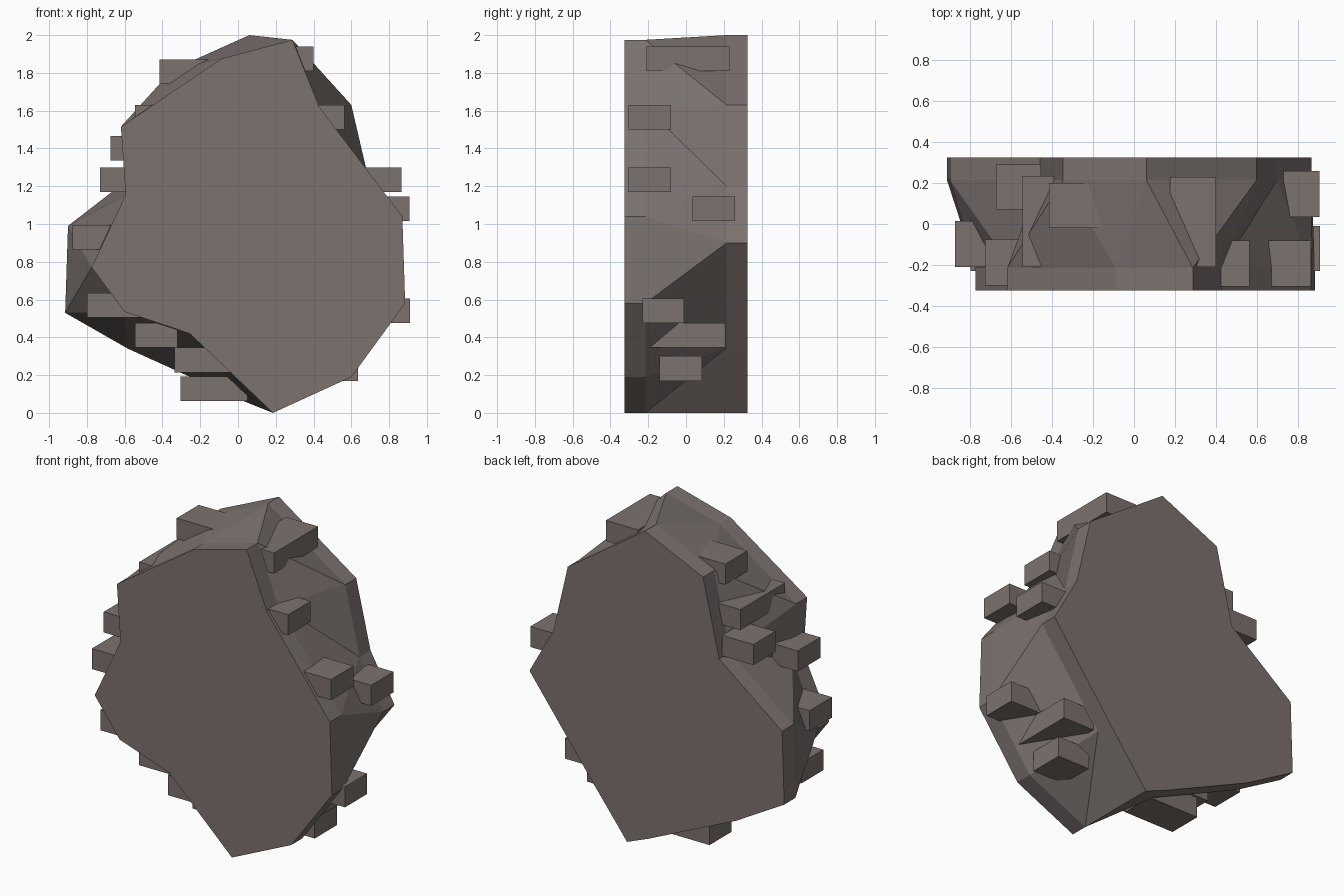
import bpy, bmesh

stone = bpy.data.materials.new("stone_grey_brown")
stone.diffuse_color = (0.20, 0.168, 0.158, 1)


def finish(bm, name):
    bmesh.ops.recalc_face_normals(bm, faces=bm.faces)
    me = bpy.data.meshes.new(name)
    bm.to_mesh(me)
    bm.free()
    me.materials.append(stone)
    ob = bpy.data.objects.new(name, me)
    bpy.context.collection.objects.link(ob)
    return ob


# Boulder outlines (x, z), clockwise from the top; each front point pairs with a back point
front = [(.288, 1.975), (.43, 1.62), (.87, 1.04), (.885, .58), (.60, .19), (.185, 0),
         (-.256, .42), (-.60, .535), (-.775, .77), (-.595, 1.155), (-.62, 1.515), (-.087, 1.875)]
back = [(.06, 2.0), (.60, 1.63), (.70, 1.2), (.868, .90), (.45, .345), (.185, 0),
        (.035, .06), (-.583, .34), (-.915, .53), (-.90, .99), (-.46, 1.33), (-.347, 1.817)]

# Boulder slab: straight rim at the front and back, faceted transition between
bm = bmesh.new()
rings = [[bm.verts.new((x, y, z)) for x, z in outline]
         for y, outline in ((-.325, front), (-.215, front), (.215, back), (.325, back))]
n = len(front)
for a, b in zip(rings, rings[1:]):
    for i in range(n):
        j = (i + 1) % n
        bm.faces.new((a[i], a[j], b[j], b[i]))
bm.faces.new(rings[0])
bm.faces.new(rings[-1])
sides = [f for f in bm.faces if len(f.verts) == 4]
bmesh.ops.triangulate(bm, faces=sides, quad_method='BEAUTY')
finish(bm, "boulder")

# Stone blocks sticking out of the rim: x min, x max, y min, y max, z min
blocks = [
    (-.415, -.12, -.02, .20, 1.74), (-.545, -.32, -.21, .235, 1.50),
    (-.675, -.455, .07, .29, 1.335), (-.73, -.51, -.30, -.075, 1.17),
    (-.875, -.655, -.21, .015, .865), (-.80, -.50, -.23, -.01, .505),
    (-.545, -.32, -.21, .01, .345), (-.335, -.01, -.22, .00, .215),
    (-.305, .05, -.02, .20, .063),
    (.175, .40, -.21, .23, 1.81), (.345, .565, -.305, -.08, 1.50),
    (.645, .865, -.305, -.08, 1.17), (.685, .907, .035, .26, 1.015),
    (.69, .91, -.23, -.01, .475), (.48, .70, -.22, .21, .345),
    (.41, .635, -.14, .085, .17),
]
for k, (x0, x1, y0, y1, z0) in enumerate(blocks, 1):
    bm = bmesh.new()
    bmesh.ops.create_cube(bm, size=1)
    for v in bm.verts:
        v.co = ((x0 + x1) / 2 + v.co.x * (x1 - x0),
                (y0 + y1) / 2 + v.co.y * (y1 - y0),
                z0 + .065 + v.co.z * .13)
    finish(bm, f"stone_block_{k}")
